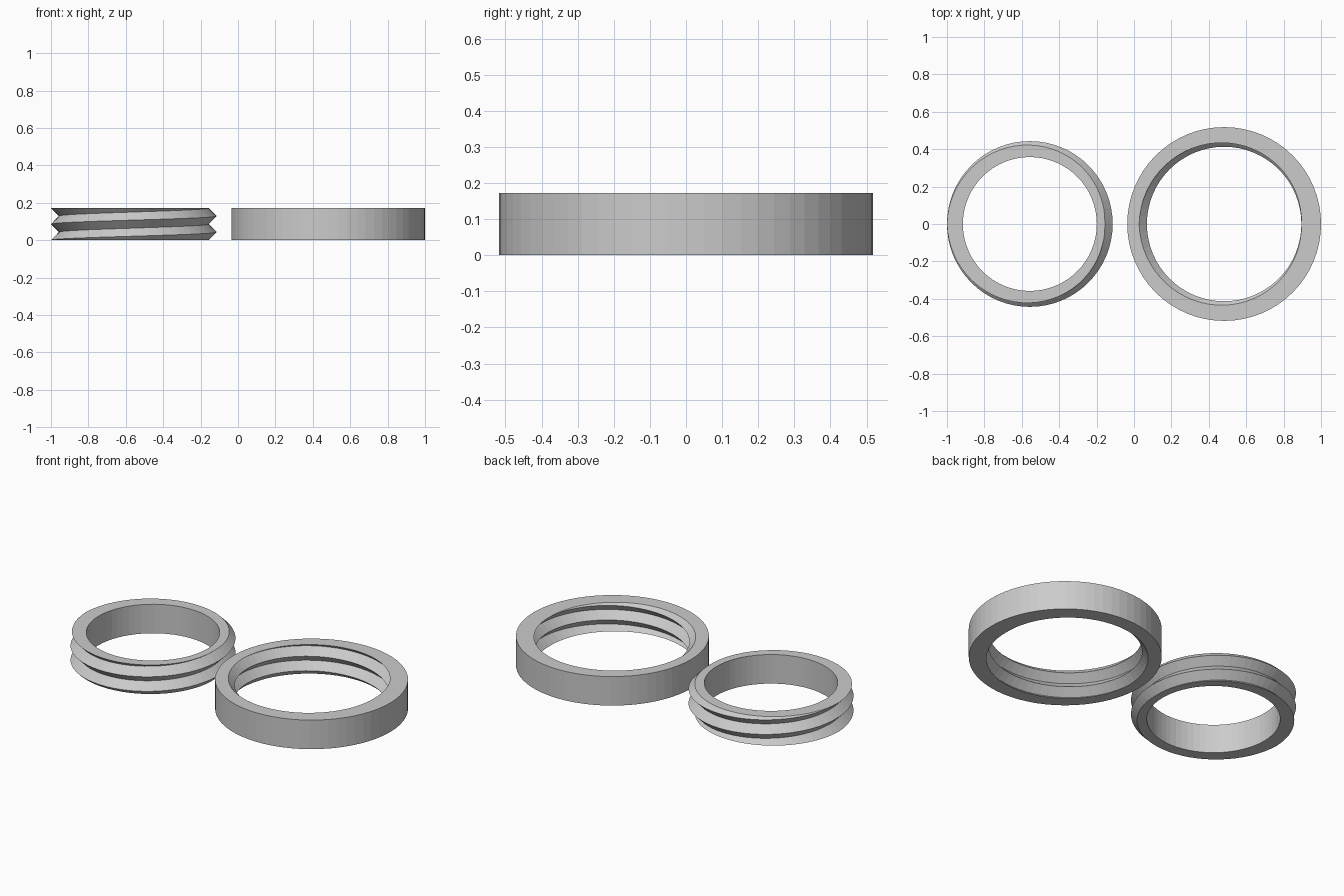
import bpy, bmesh
from math import sin, cos, pi

if "Cube" in bpy.data.objects:
    bpy.data.objects.remove(bpy.data.objects["Cube"])

HEIGHT = 0.172
PITCH = HEIGHT / 2
SEGMENTS = 64


def thread_radius(z, turn, root, crest):
    """V-thread radius at a height and fraction of a turn (right-handed)."""
    u = z / PITCH - turn - 0.5
    return crest - 2 * abs(u - round(u)) * (crest - root)


def threaded_ring(name, x, plain_radius, root, crest):
    """Ring with one plain wall and one helical V-thread wall."""
    bm = bmesh.new()
    columns = []
    for i in range(SEGMENTS + 1):
        turn = i / SEGMENTS
        a = 2 * pi * turn
        profile = [(plain_radius, 0)]
        # crest and root lines climb with the angle, trimmed by the end faces
        for j in range(-2, 5):
            z = min(max(PITCH * (j / 2 + turn), 0), HEIGHT)
            profile.append((thread_radius(z, turn, root, crest), z))
        profile.append((plain_radius, HEIGHT))
        columns.append([bm.verts.new((r * cos(a), r * sin(a), z)) for r, z in profile])
    for c, d in zip(columns, columns[1:]):
        for k in range(len(c)):
            n = (k + 1) % len(c)
            bm.faces.new((c[k], d[k], d[n], c[n]))
    bmesh.ops.remove_doubles(bm, verts=bm.verts, dist=1e-5)
    bmesh.ops.recalc_face_normals(bm, faces=bm.faces)
    mesh = bpy.data.meshes.new(name)
    bm.to_mesh(mesh)
    bm.free()
    ob = bpy.data.objects.new(name, mesh)
    ob.location.x = x
    bpy.context.collection.objects.link(ob)
    return ob


# Smaller ring, thread on the outside
threaded_ring("male_threaded_ring", -0.557, 0.358, 0.401, 0.443)
# Larger ring, matching thread on the inside with clearance
threaded_ring("female_threaded_ring", 0.482, 0.518, 0.413, 0.455)
